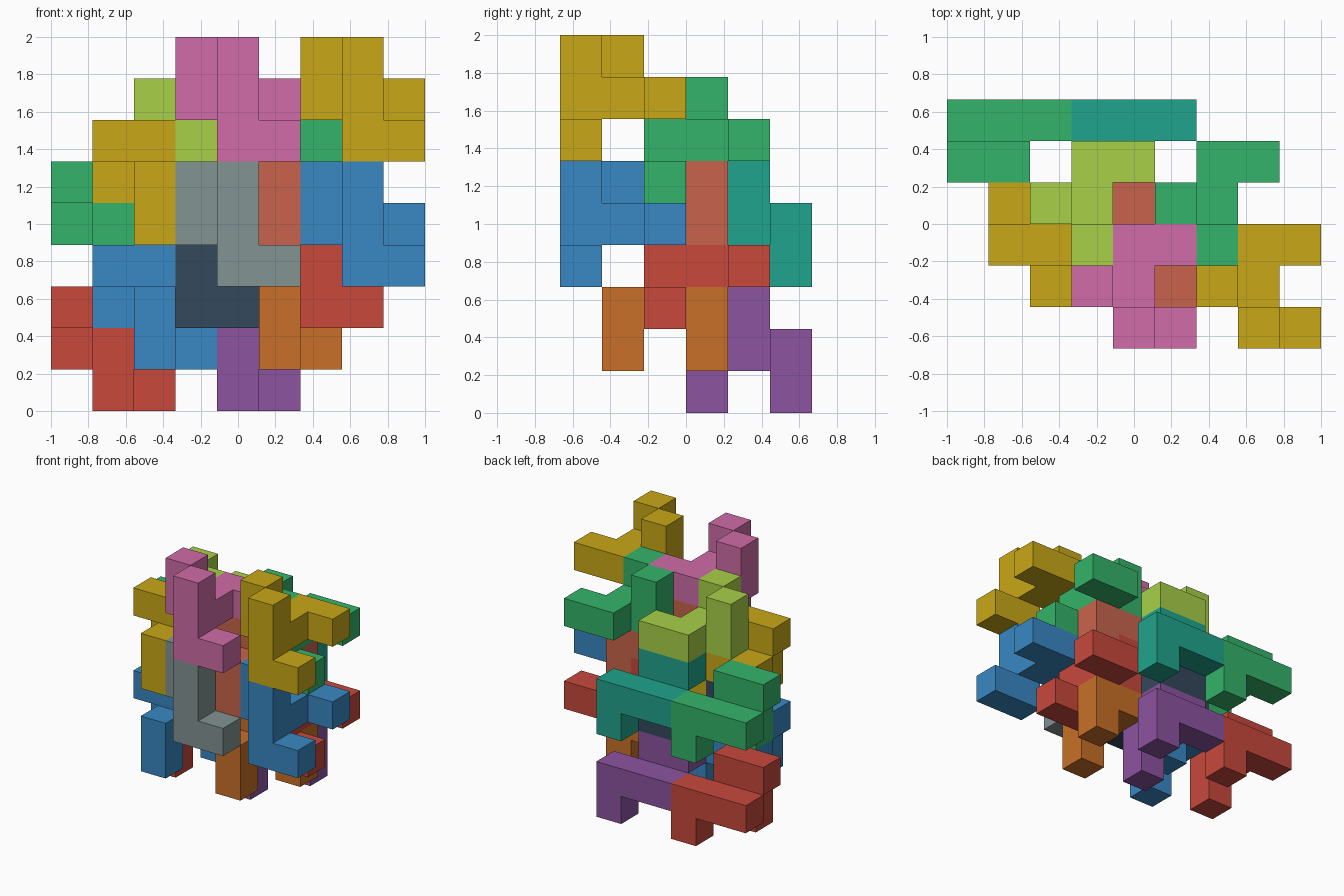
import bpy, bmesh
from mathutils import Vector

if "Cube" in bpy.data.objects:
    bpy.data.objects.remove(bpy.data.objects["Cube"])

U = 2 / 9  # edge of one unit cube

# Nine-cube puzzle piece, as offsets from its centre cube
PIECE = [(0, 0, 0), (0, -1, 0), (0, 1, 0), (-1, 0, 0), (0, -1, -1),
         (0, -1, 1), (1, -1, -1), (1, 1, 0), (-1, 0, 1)]
# The same piece given a half turn, used in every second layer
TURNED = [(-z, -y, -x) for x, y, z in PIECE]

COLOURS = {
    "gold": "C9A818", "pink": "D06CA8", "blue": "3888C4", "grey": "839393",
    "red": "C8483C", "green": "34B46A", "lime": "A8D048", "coral": "C8644C",
    "navy": "34485C", "orange": "C87028", "purple": "8C54A0", "teal": "20A48C",
}

# Layers front to back: y cell, x cells, z cells, colours (low row, then high row)
LAYERS = [
    (1, (4, 7), (4, 7), ("grey", "blue", "pink", "gold")),
    (2, (2, 5), (2, 5), ("blue", "orange", "gold", "coral")),
    (3, (3, 6), (3, 6), ("navy", "red", "lime", "green")),
    (4, (1, 4), (1, 4), ("red", "purple", "green", "teal")),
]


def material(name):
    mat = bpy.data.materials.get(name)
    if mat is None:
        mat = bpy.data.materials.new(name)
        srgb = [int(COLOURS[name][i:i + 2], 16) / 255 for i in (0, 2, 4)]
        mat.diffuse_color = [((c + 0.055) / 1.055) ** 2.4 for c in srgb] + [1]
        mat.use_nodes = True
        mat.node_tree.nodes["Principled BSDF"].inputs["Base Color"].default_value = mat.diffuse_color
    return mat


def polycube(name, cells, centre, mat):
    """Outer skin of a set of unit cubes, with coplanar faces merged."""
    bm = bmesh.new()
    filled = set(cells)
    for cell in cells:
        for axis in range(3):
            for side in (-1, 1):
                step = [0, 0, 0]
                step[axis] = side
                if tuple(a + b for a, b in zip(cell, step)) in filled:
                    continue
                n = Vector(step)
                u = Vector([float(i == (axis + 1) % 3) for i in range(3)])
                v = n.cross(u)
                mid = Vector(cell) + n / 2
                bm.faces.new([bm.verts.new((mid + (a * u + b * v) / 2) * U)
                              for a, b in ((-1, -1), (1, -1), (1, 1), (-1, 1))])
    bmesh.ops.remove_doubles(bm, verts=bm.verts, dist=1e-4)
    bmesh.ops.dissolve_limit(bm, angle_limit=0.01, verts=bm.verts, edges=bm.edges)
    mesh = bpy.data.meshes.new(name)
    bm.to_mesh(mesh)
    bm.free()
    mesh.materials.append(mat)
    obj = bpy.data.objects.new(name, mesh)
    obj.location = centre
    bpy.context.collection.objects.link(obj)


# Interlocking pieces, four per layer
for layer, (y, xs, zs, names) in enumerate(LAYERS):
    spots = [(x, z) for z in zs for x in xs]
    for (x, z), colour in zip(spots, names):
        centre = Vector((x - 4, y - 2.5, z + 0.5)) * U
        polycube(f"{colour}_piece_layer_{layer + 1}",
                 TURNED if layer % 2 else PIECE, centre, material(colour))
